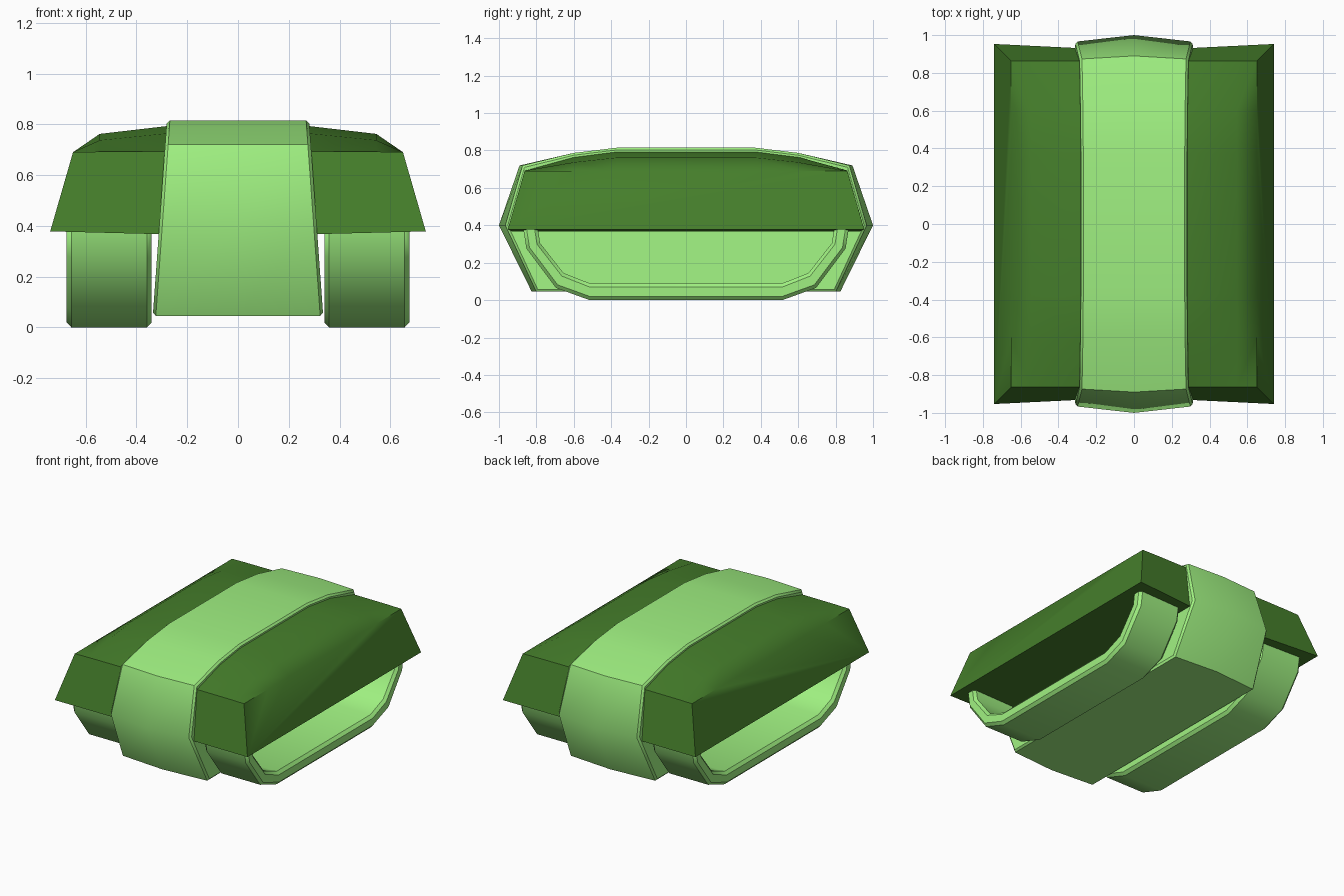
import bpy, bmesh, math

if "Cube" in bpy.data.objects:
    bpy.data.objects.remove(bpy.data.objects["Cube"])


def material(name, color):
    m = bpy.data.materials.new(name)
    m.diffuse_color = (*color, 1)
    m.use_nodes = True
    m.node_tree.nodes["Principled BSDF"].inputs["Base Color"].default_value = m.diffuse_color
    return m


LIGHT = material("light_green", (0.35, 0.88, 0.22))
DARK = material("dark_green", (0.06, 0.21, 0.024))


def finish(name, verts, faces, mat, bevel=0, limit=70, mirror=False):
    me = bpy.data.meshes.new(name)
    me.from_pydata(verts, [], faces)
    bm = bmesh.new()
    bm.from_mesh(me)
    bmesh.ops.recalc_face_normals(bm, faces=bm.faces)
    bm.to_mesh(me)
    bm.free()
    me.materials.append(mat)
    ob = bpy.data.objects.new(name, me)
    bpy.context.collection.objects.link(ob)
    bpy.ops.object.select_all(action='DESELECT')
    ob.select_set(True)
    bpy.context.view_layer.objects.active = ob
    bpy.ops.object.shade_smooth_by_angle(angle=math.radians(50))
    if bevel:
        b = ob.modifiers.new("Bevel", 'BEVEL')
        b.width, b.segments = bevel, 1
        b.limit_method, b.angle_limit = 'ANGLE', math.radians(limit)
    if mirror:
        ob.modifiers.new("Mirror", 'MIRROR')
    return ob


def both_ends(half):
    """Front half of a (y, z) profile, continued mirrored to the back."""
    return half + [(-y, z) for y, z in reversed(half)]


# Central hull: side profile with a slight crease down the middle
middle = both_ends([(-0.825, 0.045), (-1.0, 0.40), (-0.89, 0.72), (-0.6, 0.787), (-0.37, 0.815)])
edge = both_ends([(-0.80, 0.045), (-0.965, 0.40), (-0.873, 0.72), (-0.6, 0.787), (-0.37, 0.815)])
n = len(middle)
verts = []
for side, prof in ((-1, edge), (0, middle), (1, edge)):
    verts += [(side * (0.339 - 0.072 * z), y, z) for y, z in prof]
faces = [(r * n + i, r * n + (i + 1) % n, (r + 1) * n + (i + 1) % n, (r + 1) * n + i)
         for r in range(2) for i in range(n)]
faces += [tuple(range(n)), tuple(range(2 * n, 3 * n))]
finish("hull", verts, faces, LIGHT, bevel=0.012)

# Track covers: rows along y, each running from the hull outwards
rows = [(-0.863, (0.693, 0.692, 0.69)), (-0.6, (0.765, 0.737, 0.69)), (-0.37, (0.794, 0.762, 0.69))]
rows += [(-y, z) for y, z in reversed(rows)]
verts = [(x, y, z) for y, zs in rows for x, z in zip((0.27, 0.545, 0.65), zs)]
faces = [(3 * r + c, 3 * r + c + 1, 3 * r + c + 4, 3 * r + c + 3) for r in range(5) for c in range(2)]
k = len(verts)
verts += [(0.27, -0.93, 0.366), (0.74, -0.953, 0.378), (0.74, 0.953, 0.378), (0.27, 0.93, 0.366)]
faces += [(0, 1, 2, k + 1, k),
          (15, 16, 17, k + 2, k + 3),
          (2, 5, 8, 11, 14, 17, k + 2, k + 1),
          (0, 3, 6, 9, 12, 15, k + 3, k),
          (k, k + 1, k + 2, k + 3)]
finish("track_cover", verts, faces, DARK, mirror=True)

# Tracks: open band running down and under, tucked into the covers
outer = both_ends([(-0.873, 0.40), (-0.853, 0.275), (-0.695, 0.065), (-0.515, 0.0)])
inner = both_ends([(-0.795, 0.40), (-0.78, 0.305), (-0.655, 0.145), (-0.515, 0.09)])
n = len(outer)
verts = [(x, y, z) for x in (0.34, 0.675) for prof in (outer, inner) for y, z in prof]
faces = []
for i in range(n - 1):
    for a, b in ((0, n), (2 * n, 3 * n), (0, 2 * n), (n, 3 * n)):
        faces.append((a + i, a + i + 1, b + i + 1, b + i))
for i in (0, n - 1):
    faces.append((i, n + i, 3 * n + i, 2 * n + i))
finish("track", verts, faces, LIGHT, bevel=0.018, mirror=True)
